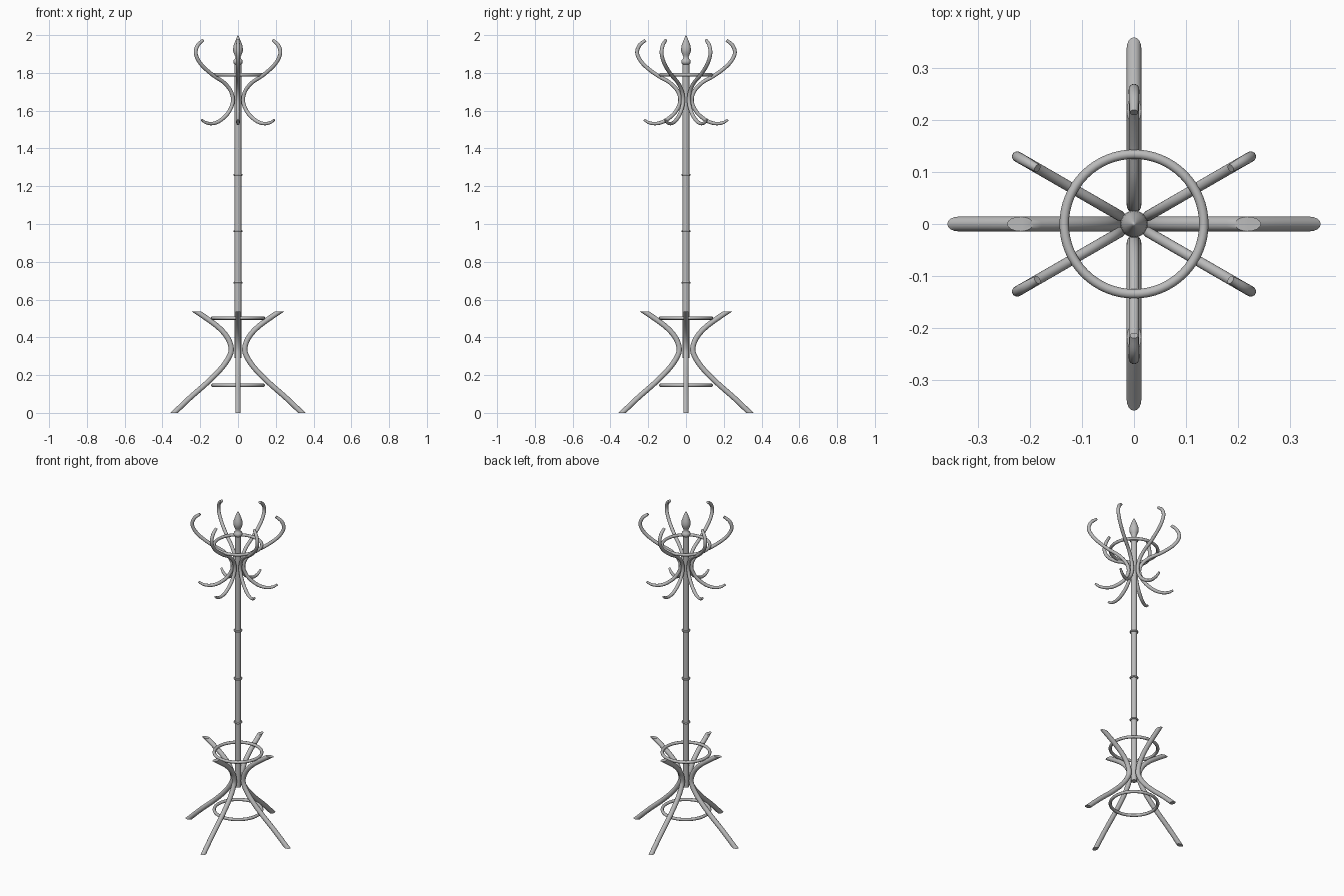
import bpy, bmesh, math
from mathutils import Vector

if "Cube" in bpy.data.objects:
    bpy.data.objects.remove(bpy.data.objects["Cube"])

grey = bpy.data.materials.new("plain grey")
grey.diffuse_color = (0.5, 0.5, 0.5, 1)
grey.use_nodes = True
grey.node_tree.nodes["Principled BSDF"].inputs["Base Color"].default_value = grey.diffuse_color


def finish(bm, name, angle=40):
    bmesh.ops.recalc_face_normals(bm, faces=bm.faces)
    me = bpy.data.meshes.new(name)
    bm.to_mesh(me)
    bm.free()
    me.materials.append(grey)
    ob = bpy.data.objects.new(name, me)
    bpy.context.collection.objects.link(ob)
    bpy.ops.object.select_all(action='DESELECT')
    ob.select_set(True)
    bpy.context.view_layer.objects.active = ob
    bpy.ops.object.shade_smooth_by_angle(angle=math.radians(angle))
    return ob


def spline(pts, steps=6):
    """Smooth path through (r, z, thickness) points."""
    p = [Vector(q) for q in pts]
    p = [2 * p[0] - p[1]] + p + [2 * p[-1] - p[-2]]
    out = []
    for i in range(1, len(p) - 2):
        a, b, c, d = p[i - 1:i + 3]
        for s in range(steps):
            t = s / steps
            out.append(0.5 * (2 * b + (c - a) * t + (2 * a - 5 * b + 4 * c - d) * t * t
                              + (3 * b - a - 3 * c + d) * t ** 3))
    return out + [p[-2]]


def bent_rod(name, pts, angle, cuts=(), sides=16):
    """Round rod swept along a path in a vertical plane turned by angle."""
    path = spline(pts)
    out = Vector((math.cos(angle), math.sin(angle), 0))
    side = Vector((-math.sin(angle), math.cos(angle), 0))
    up = Vector((0, 0, 1))
    bm = bmesh.new()
    rings = []
    for i, q in enumerate(path):
        t = path[min(i + 1, len(path) - 1)] - path[max(i - 1, 0)]
        n = (out * -t.y + up * t.x).normalized()
        c = out * q.x + up * q.y
        rings.append([bm.verts.new(c + q.z * (n * math.cos(k * math.tau / sides)
                                              + side * math.sin(k * math.tau / sides)))
                      for k in range(sides)])
    for a, b in zip(rings, rings[1:]):
        for k in range(sides):
            j = (k + 1) % sides
            bm.faces.new((a[k], a[j], b[j], b[k]))
    bm.faces.new(rings[0])
    bm.faces.new(rings[-1])
    # level cuts at the ends
    for z, d in cuts:
        r = bmesh.ops.bisect_plane(bm, geom=bm.verts[:] + bm.edges[:] + bm.faces[:],
                                   plane_co=(0, 0, z), plane_no=(0, 0, d), clear_outer=True)
        edges = [e for e in r['geom_cut'] if isinstance(e, bmesh.types.BMEdge)]
        bmesh.ops.edgeloop_fill(bm, edges=edges)
    return finish(bm, name)


def lathe(name, prof, sides=32, closed=False):
    """Revolve (r, z) points about the z axis."""
    bm = bmesh.new()
    rings = []
    for r, z in prof:
        if r == 0:
            rings.append([bm.verts.new((0, 0, z))] * sides)
        else:
            rings.append([bm.verts.new((r * math.cos(k * math.tau / sides),
                                        r * math.sin(k * math.tau / sides), z))
                          for k in range(sides)])
    pairs = list(zip(rings, rings[1:])) + ([(rings[-1], rings[0])] if closed else [])
    for a, b in pairs:
        for k in range(sides):
            j = (k + 1) % sides
            bm.faces.new(list(dict.fromkeys((a[k], a[j], b[j], b[k]))))
    return finish(bm, name)


def hoop(name, radius, tube, z):
    lathe(name, [(radius + tube * math.cos(i * math.tau / 12),
                  z + tube * math.sin(i * math.tau / 12)) for i in range(12)], 64, True)


# central pole
lathe("pole", [(0, 0.29), (0.018, 0.29), (0.018, 1.85), (0, 1.85)])

# thin collars on the pole
for i, z in enumerate((0.69, 0.962, 1.26)):
    lathe(f"pole_collar_{i + 1}", [(0.016, z - 0.006), (0.022, z - 0.005), (0.025, z),
                                   (0.022, z + 0.005), (0.016, z + 0.006)])

# turned finial
lathe("finial", [(0, 1.84), (0.018, 1.845), (0.024, 1.852), (0.025, 1.86), (0.023, 1.868),
                 (0.016, 1.874), (0.014, 1.885), (0.019, 1.897), (0.025, 1.912),
                 (0.026, 1.925), (0.024, 1.942), (0.018, 1.96), (0.010, 1.98),
                 (0.004, 1.994), (0, 2.0)])

# four bent legs
leg = [(0.37, -0.03, 0.014), (0.338, 0.0, 0.014), (0.254, 0.08, 0.014), (0.16, 0.163, 0.014),
       (0.085, 0.24, 0.014), (0.043, 0.305, 0.014), (0.037, 0.35, 0.014),
       (0.06, 0.405, 0.014), (0.115, 0.463, 0.014), (0.217, 0.535, 0.014),
       (0.26, 0.563, 0.014)]
for i in range(4):
    bent_rod(f"leg_{i + 1}", leg, i * math.pi / 2, cuts=((0, -1), (0.536, 1)))

# six double hooks, thinner towards the tips
hook = [(0.222, 1.552, 0.006), (0.195, 1.536, 0.008), (0.155, 1.532, 0.009),
        (0.11, 1.547, 0.010), (0.06, 1.588, 0.010), (0.032, 1.645, 0.010),
        (0.042, 1.70, 0.010), (0.085, 1.748, 0.010), (0.155, 1.789, 0.010),
        (0.225, 1.845, 0.010), (0.258, 1.90, 0.010), (0.247, 1.945, 0.010),
        (0.214, 1.973, 0.008)]
for i in range(6):
    bent_rod(f"coat_hook_{i + 1}", hook, math.radians(30 + 60 * i))

# hoops joining the hooks and the legs
hoop("hook_hoop", 0.134, 0.009, 1.79)
hoop("upper_leg_hoop", 0.134, 0.009, 0.502)
hoop("lower_leg_hoop", 0.134, 0.009, 0.146)
